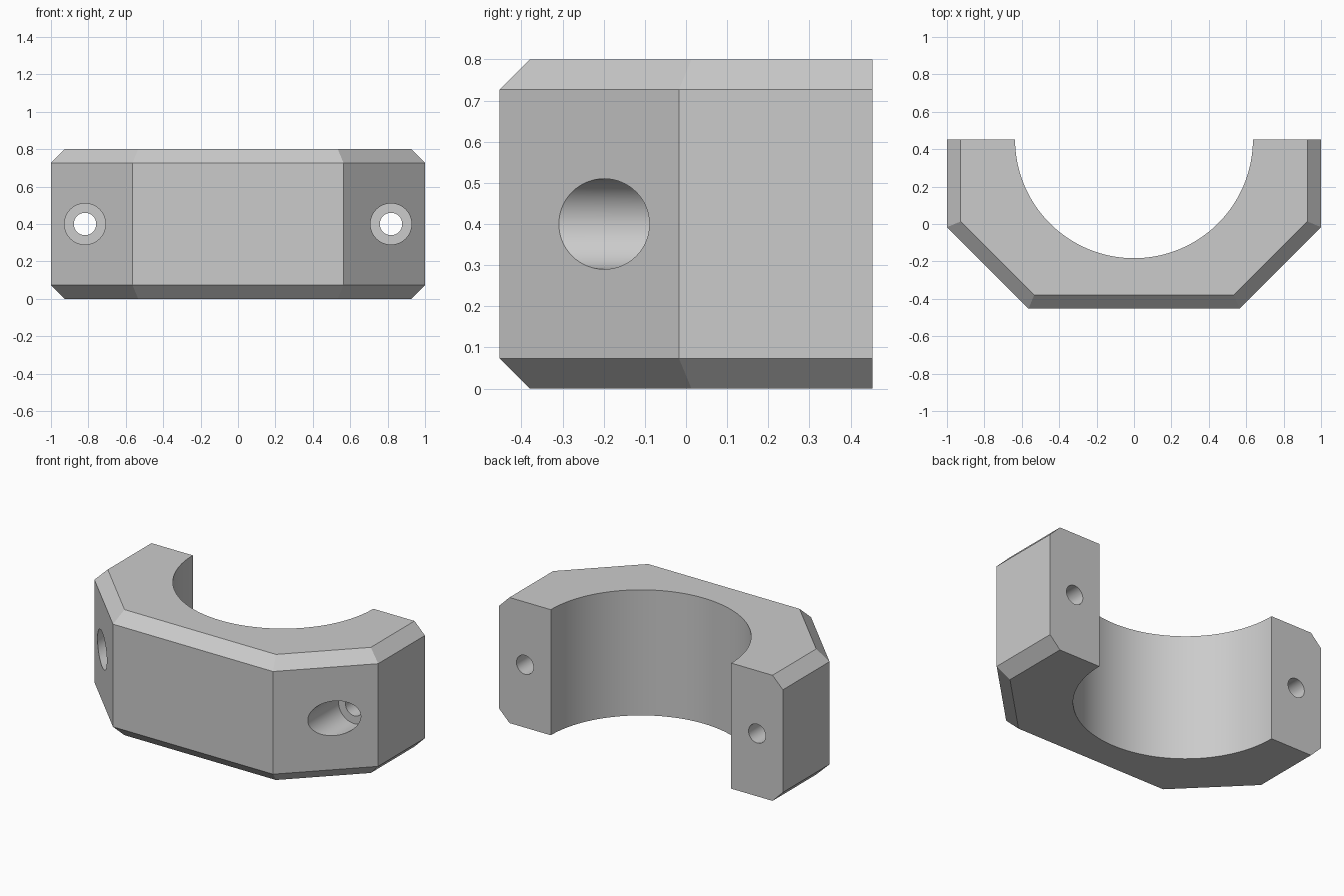
import bpy, bmesh, math

cube = bpy.data.objects.get("Cube")
if cube:
    bpy.data.objects.remove(cube, do_unlink=True)

HEIGHT, BACK, CHAMFER = 0.8, 0.453, 0.073
BORE_RADIUS = 0.636

grey = bpy.data.materials.new("light grey")
grey.use_nodes = True
colour = (0.6, 0.6, 0.6, 1)
grey.diffuse_color = colour
grey.node_tree.nodes["Principled BSDF"].inputs["Base Color"].default_value = colour


def outline(inset):
    """Half-octagon plan, drawn in from the outer sides but not the back."""
    shift = inset * math.tan(math.pi / 8)
    right = [(1 - inset, BACK), (1 - inset, shift - 0.017),
             (0.564 - shift, inset - BACK)]
    return right + [(-x, y) for x, y in reversed(right)]


def make_body():
    """Loft the plan through four levels, giving chamfered rims."""
    bm = bmesh.new()
    levels = [(0, CHAMFER), (CHAMFER, 0), (HEIGHT - CHAMFER, 0), (HEIGHT, CHAMFER)]
    rings = [[bm.verts.new((x, y, z)) for x, y in outline(inset)]
             for z, inset in levels]
    for low, high in zip(rings, rings[1:]):
        for i in range(len(low) - 1):
            bm.faces.new((low[i], low[i + 1], high[i + 1], high[i]))
    # Ends: one flat face across the whole back
    bm.faces.new([r[0] for r in rings] + [r[-1] for r in reversed(rings)])
    bm.faces.new(rings[0])
    bm.faces.new(rings[-1])
    bmesh.ops.recalc_face_normals(bm, faces=bm.faces)
    mesh = bpy.data.meshes.new("clamp_body")
    bm.to_mesh(mesh)
    bm.free()
    mesh.materials.append(grey)
    body = bpy.data.objects.new("clamp_body", mesh)
    bpy.context.collection.objects.link(body)
    return body


def drill(body, radius, depth, location, rotation=(0, 0, 0), sides=64):
    """Cut a round hole through the body."""
    bpy.ops.mesh.primitive_cylinder_add(vertices=sides, radius=radius, depth=depth,
                                        location=location, rotation=rotation)
    cutter = bpy.context.object
    cutter.name = "hole_cutter"
    cutter.hide_render = True
    cutter.data.materials.append(grey)
    bpy.ops.object.select_all(action="DESELECT")
    body.select_set(True)
    bpy.context.view_layer.objects.active = body
    cut = body.modifiers.new("hole", "BOOLEAN")
    cut.operation, cut.solver, cut.object = "DIFFERENCE", "EXACT", cutter
    bpy.ops.object.modifier_apply(modifier=cut.name)
    bpy.data.objects.remove(cutter, do_unlink=True)


body = make_body()
# Central half-round bore
drill(body, BORE_RADIUS, 2, (0, BACK, HEIGHT / 2), sides=128)
# Counterbored bolt holes running front to back
for side in (-1, 1):
    along_y = (math.pi / 2, 0, 0)
    x, z = side * 0.818, HEIGHT / 2
    drill(body, 0.11, 1, (x, -0.5, z), along_y)
    drill(body, 0.06, 2, (x, 0, z), along_y)

bpy.ops.object.shade_smooth_by_angle(angle=math.radians(30))
